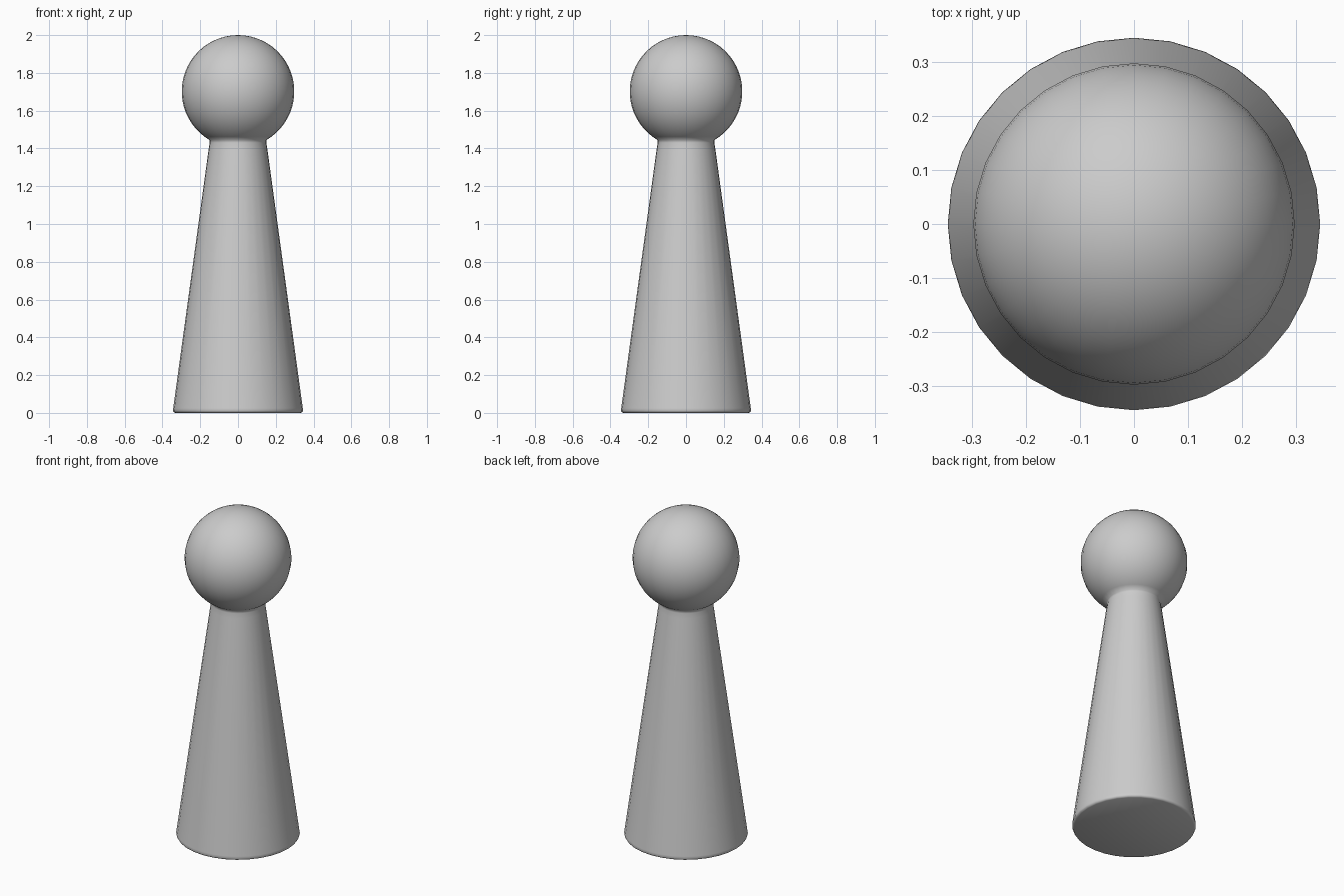
import bpy, bmesh, math

if "Cube" in bpy.data.objects:
    bpy.data.objects.remove(bpy.data.objects["Cube"])

SEGMENTS = 32
HEAD_R, HEAD_Z, NECK_R = 0.298, 1.702, 0.15


def lathe(name, profile):
    """Spin (radius, height) points around z; ends are capped or meet at a pole."""
    bm = bmesh.new()
    verts = [bm.verts.new((r, 0, z)) for r, z in profile]
    edges = [bm.edges.new(pair) for pair in zip(verts, verts[1:])]
    bmesh.ops.spin(bm, geom=verts + edges, cent=(0, 0, 0), axis=(0, 0, 1),
                   angle=math.tau, steps=SEGMENTS, use_duplicate=False)
    bmesh.ops.remove_doubles(bm, verts=bm.verts, dist=0.0001)
    bmesh.ops.holes_fill(bm, edges=[e for e in bm.edges if e.is_boundary], sides=0)
    bmesh.ops.recalc_face_normals(bm, faces=bm.faces)
    mesh = bpy.data.meshes.new(name)
    bm.to_mesh(mesh)
    bm.free()
    obj = bpy.data.objects.new(name, mesh)
    bpy.context.collection.objects.link(obj)
    bpy.context.view_layer.objects.active = obj
    obj.select_set(True)
    bpy.ops.object.shade_smooth_by_angle(angle=math.radians(60))
    return obj


# Tapered body with a small rounded edge at the foot
profile = [(0.333, 0), (0.341, 0.004), (0.345, 0.012), (0.343, 0.025),
           (0.155, 1.40), (NECK_R, 1.43)]

# Ball head, from the neck up to the pole
start = math.asin(NECK_R / HEAD_R)
for i in range(25):
    a = start + (math.pi - start) * i / 24
    profile.append((HEAD_R * math.sin(a), HEAD_Z - HEAD_R * math.cos(a)))

lathe("peg_body_and_head", profile)
